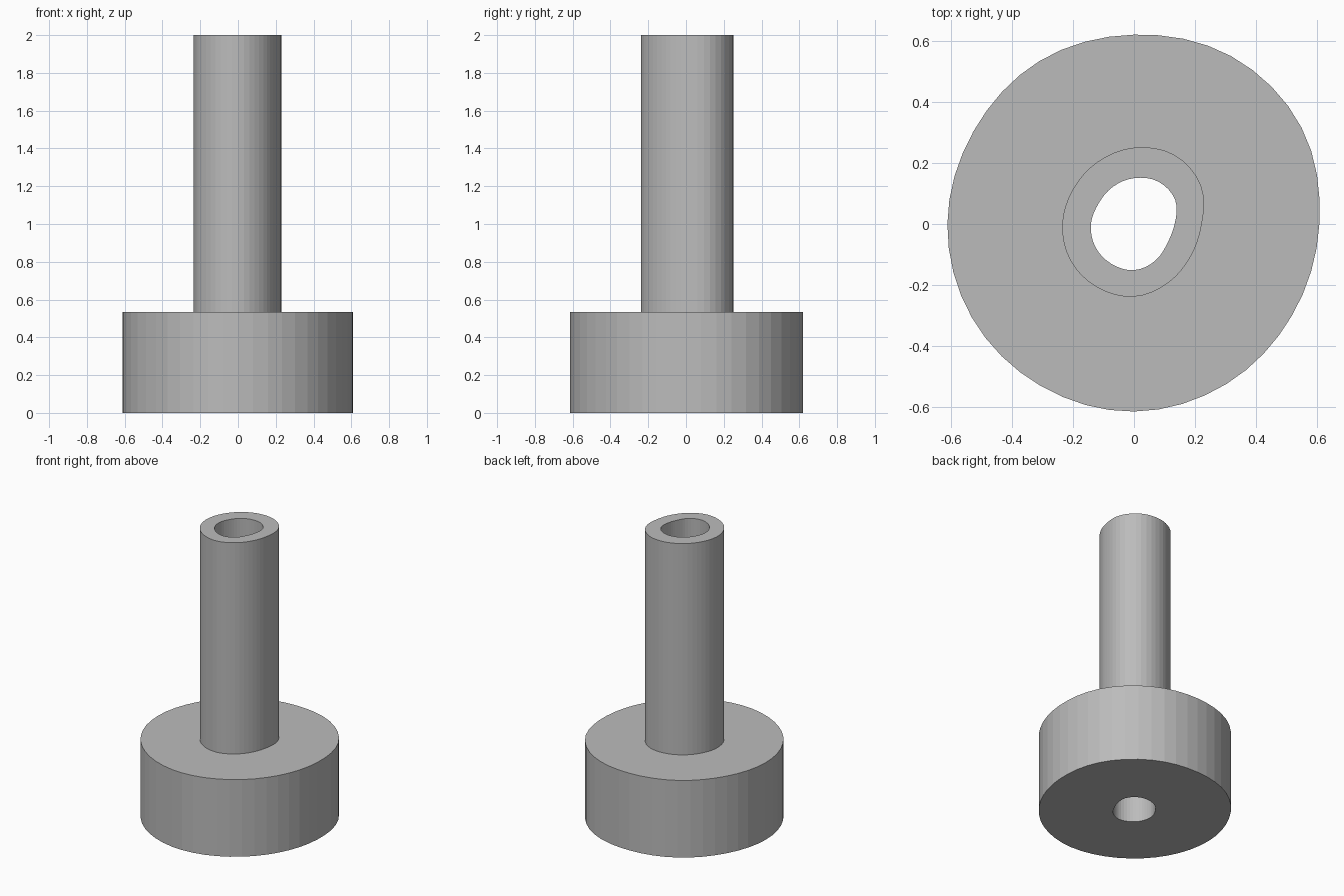
import bpy
import bmesh
from math import cos, sin, tau

default = bpy.data.objects.get("Cube")
if default:
    bpy.data.objects.remove(default, do_unlink=True)

STEPS = 4  # facets between two neighbouring radii

# Radii every 30 degrees, counter-clockwise from +x
BORE = [.133, .156, .16, .15, .14, .134, .141, .147, .15, .151, .139, .126]
TUBE = [.222, .253, .262, .25, .236, .23, .235, .24, .24, .238, .223, .214]
FLANGE = [.607, .633, .635, .62, .617, .607, .611, .613, .612, .614, .605, .598]


def outline(radii):
    """Smooth closed curve through the given polar radii."""
    n = len(radii)
    points = []
    for i in range(n):
        a, b, c, d = (radii[(i + k) % n] for k in (-1, 0, 1, 2))
        for s in range(STEPS):
            t = s / STEPS
            r = b + t / 2 * (c - a + t * (2*a - 5*b + 4*c - d + t * (3*(b - c) + d - a)))
            angle = tau * (i + t) / n
            points.append((r * cos(angle), r * sin(angle)))
    return points


grey = bpy.data.materials.new("grey")
grey.use_nodes = True
grey.diffuse_color = (0.5, 0.5, 0.5, 1)
grey.node_tree.nodes["Principled BSDF"].inputs["Base Color"].default_value = (0.5, 0.5, 0.5, 1)

# Rings run around the section: underside, flange, tube, then down the bore
sections = [(BORE, 0), (FLANGE, 0), (FLANGE, .535), (TUBE, .535), (TUBE, 2), (BORE, 2)]
bm = bmesh.new()
rings = [[bm.verts.new((x, y, z)) for x, y in outline(radii)] for radii, z in sections]
for k, low in enumerate(rings):
    high = rings[(k + 1) % len(rings)]
    for i in range(len(low)):
        j = (i + 1) % len(low)
        bm.faces.new((low[i], low[j], high[j], high[i]))
bmesh.ops.recalc_face_normals(bm, faces=bm.faces)

mesh = bpy.data.meshes.new("flanged_sleeve")
bm.to_mesh(mesh)
bm.free()
mesh.materials.append(grey)
sleeve = bpy.data.objects.new("flanged_sleeve", mesh)
bpy.context.collection.objects.link(sleeve)
